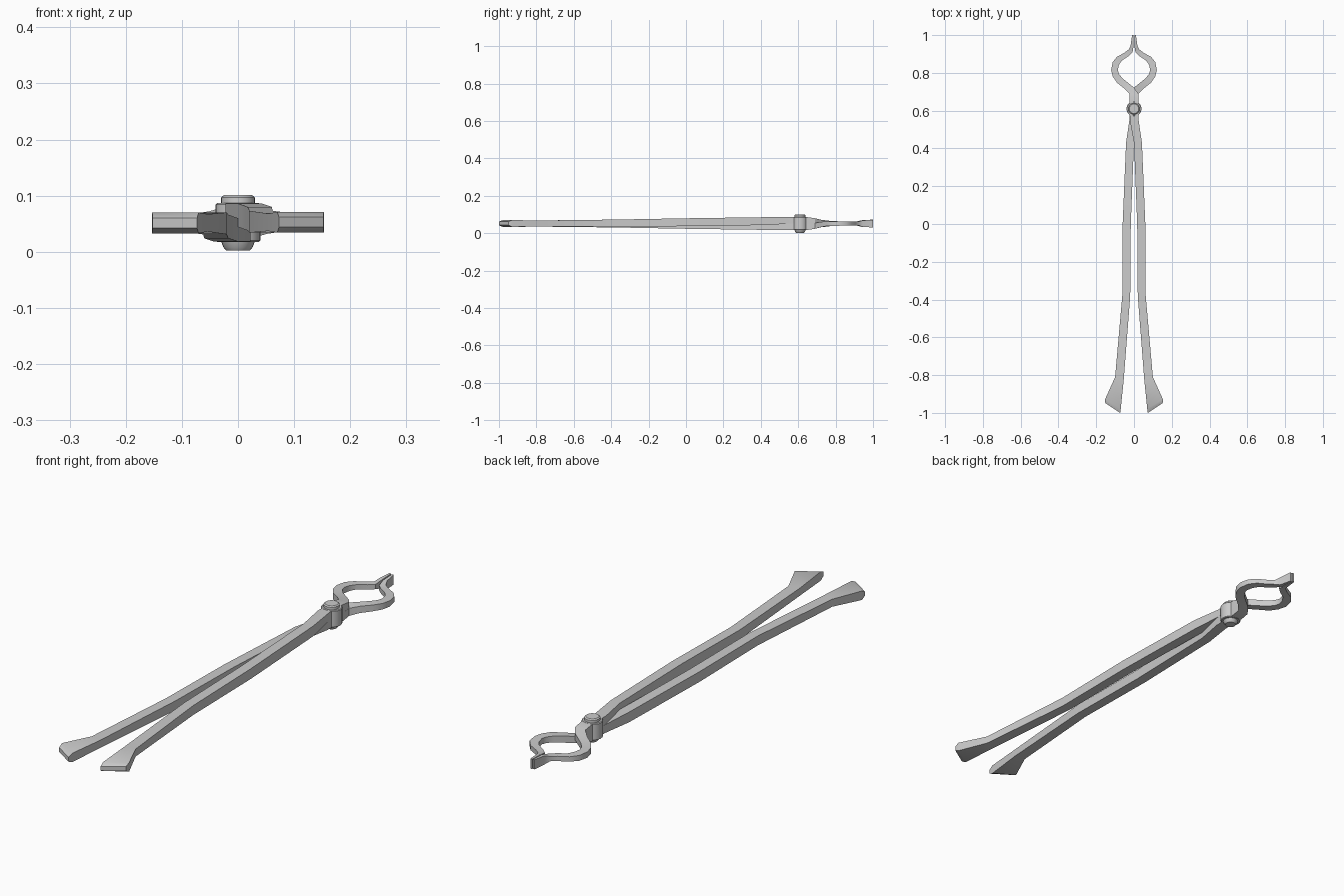
import bpy, bmesh, math
from mathutils import Matrix, Vector

MID = 0.052        # height of the joint plane between the two arms
PIVOT_Y = 0.61

# Each section: (edge A x, y), (edge B x, y), z low, z high
SECTIONS = [
    # flared handle end
    ((0.073, -1.0), (0.152, -0.948), 0.044, 0.062),
    ((0.070, -0.978), (0.153, -0.928), 0.034, 0.071),
    ((0.054, -0.82), (0.100, -0.81), 0.037, 0.068),
    # long handle
    ((0.020, -0.38), (0.062, -0.38), 0.034, 0.073),
    ((0.017, 0.0), (0.060, 0.0), 0.038, 0.080),
    ((0.000, 0.43), (0.042, 0.43), 0.044, 0.086),
    # joint
    ((-0.022, 0.55), (0.023, 0.56), 0.052, 0.086),
    ((-0.024, 0.65), (0.024, 0.65), 0.052, 0.086),
    ((-0.024, 0.69), (0.023, 0.69), 0.049, 0.080),
    # rounded jaw
    ((-0.052, 0.718), (0.000, 0.722), 0.044, 0.072),
    ((-0.090, 0.748), (-0.062, 0.772), 0.040, 0.066),
    ((-0.112, 0.780), (-0.080, 0.795), 0.040, 0.065),
    ((-0.121, 0.815), (-0.086, 0.815), 0.040, 0.064),
    ((-0.113, 0.857), (-0.080, 0.842), 0.041, 0.063),
    ((-0.090, 0.885), (-0.065, 0.865), 0.042, 0.062),
    ((-0.050, 0.907), (-0.030, 0.888), 0.042, 0.062),
    ((-0.027, 0.925), (-0.008, 0.908), 0.042, 0.062),
    # gripping tip
    ((-0.018, 0.945), (-0.002, 0.942), 0.035, 0.070),
    ((-0.010, 1.0), (-0.002, 1.0), 0.033, 0.073),
]


def finish(name, bm):
    bmesh.ops.recalc_face_normals(bm, faces=bm.faces)
    mesh = bpy.data.meshes.new(name)
    bm.to_mesh(mesh)
    bm.free()
    ob = bpy.data.objects.new(name, mesh)
    bpy.context.collection.objects.link(ob)
    bpy.ops.object.select_all(action='DESELECT')
    ob.select_set(True)
    bpy.context.view_layer.objects.active = ob
    bpy.ops.object.shade_smooth_by_angle(angle=math.radians(30))
    return ob


def lathe(bm, profile, sides):
    """Closed solid turned around the pivot axis from (radius, z) points."""
    rings = [[bm.verts.new((r * math.cos(2 * math.pi * i / sides),
                            PIVOT_Y + r * math.sin(2 * math.pi * i / sides), z))
              for i in range(sides)] for r, z in profile]
    for a, b in zip(rings, rings[1:]):
        for i in range(sides):
            j = (i + 1) % sides
            bm.faces.new((a[i], a[j], b[j], b[i]))
    bm.faces.new(rings[0])
    bm.faces.new(rings[-1])


def arm(name, flip):
    bm = bmesh.new()
    rings = []
    for a, b, lo, hi in SECTIONS:
        rings.append([bm.verts.new(p) for p in
                      ((*a, lo), (*b, lo), (*b, hi), (*a, hi))])
    for r, s in zip(rings, rings[1:]):
        for i in range(4):
            j = (i + 1) % 4
            bm.faces.new((r[i], r[j], s[j], s[i]))
    bm.faces.new(rings[0])
    bm.faces.new(rings[-1])
    # round boss around the rivet
    lathe(bm, [(0.040, MID), (0.040, 0.084), (0.037, 0.0865)], 20)
    if flip:
        # second arm is the first turned half way round the long axis
        turn = Matrix.Rotation(math.pi, 4, 'Y')
        bmesh.ops.rotate(bm, verts=bm.verts, cent=Vector((0, 0, MID)), matrix=turn)
    return finish(name, bm)


arm("upper_arm", False)
arm("lower_arm", True)

# Rivet with a head on each side
bm = bmesh.new()
lathe(bm, [(0.021, 0.002), (0.026, 0.008), (0.030, 0.018), (0.018, 0.019),
           (0.018, 0.085), (0.030, 0.086), (0.030, 0.097), (0.025, 0.101)], 24)
finish("rivet", bm)
